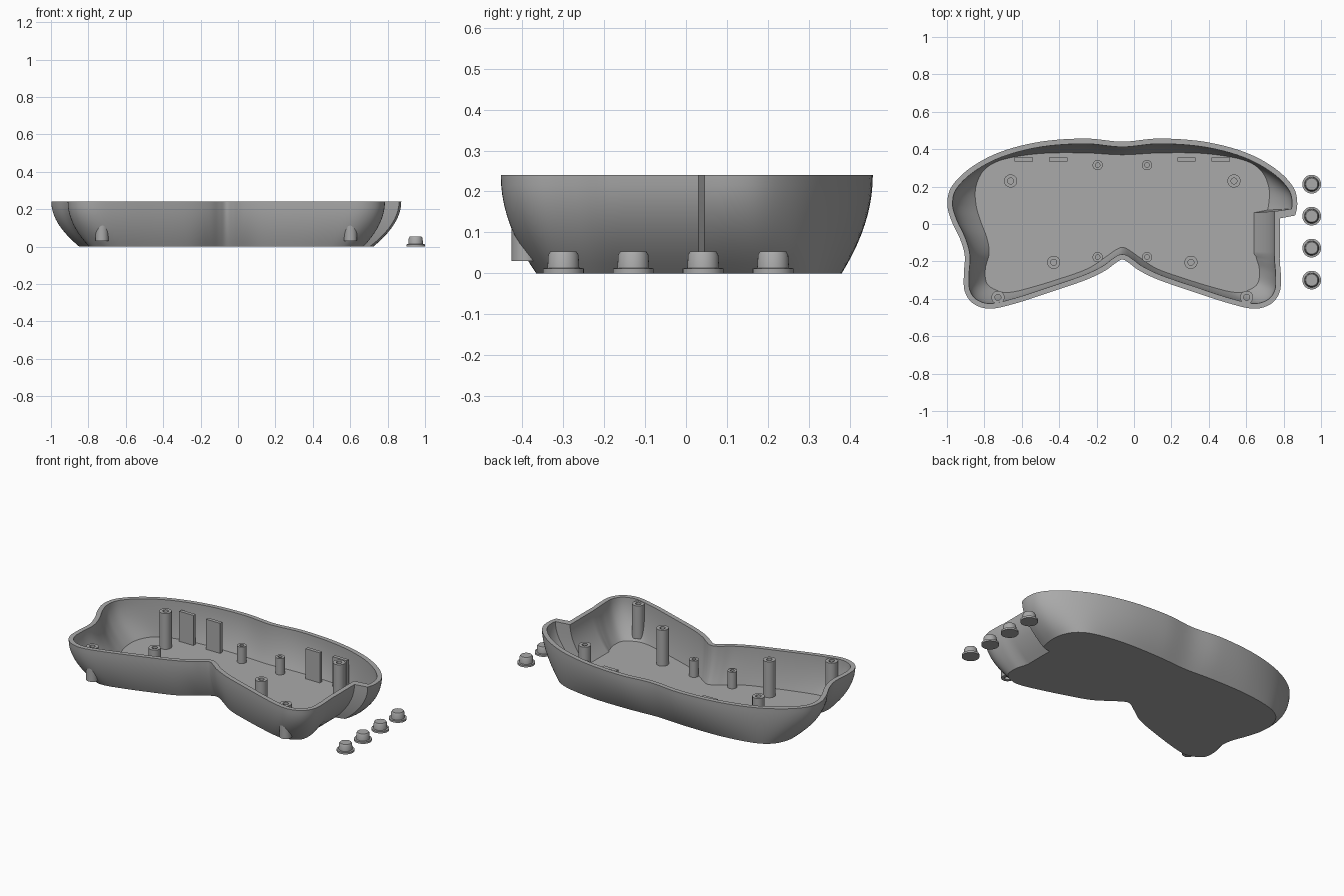
import bpy, bmesh, math
from mathutils import Vector

if "Cube" in bpy.data.objects:
    bpy.data.objects.remove(bpy.data.objects["Cube"])

grey = bpy.data.materials.new("grey plastic")
grey.use_nodes = True
grey.diffuse_color = (0.4, 0.4, 0.4, 1)
grey.node_tree.nodes["Principled BSDF"].inputs["Base Color"].default_value = (0.4, 0.4, 0.4, 1)

MID = -0.0625      # symmetry line of the case
HEIGHT = 0.24
FLOOR = 0.013
WALL = 0.028
STEPS = 6          # samples per outline segment


def finish(name, bm):
    bmesh.ops.recalc_face_normals(bm, faces=bm.faces)
    mesh = bpy.data.meshes.new(name)
    bm.to_mesh(mesh)
    bm.free()
    mesh.materials.append(grey)
    ob = bpy.data.objects.new(name, mesh)
    bpy.context.collection.objects.link(ob)
    bpy.ops.object.select_all(action='DESELECT')
    ob.select_set(True)
    bpy.context.view_layer.objects.active = ob
    bpy.ops.object.shade_smooth_by_angle(angle=math.radians(32))
    return ob


def flip(p):
    return Vector((2 * MID - p.x, p.y))


def outline(points):
    """Smooth closed outline from the right-hand half, mirrored."""
    pts = [Vector(p) for p in points]
    pts = [flip(pts[1])] + pts + [flip(pts[-2])]
    half = []
    for a, b, c, d in zip(pts, pts[1:], pts[2:], pts[3:]):
        for s in range(STEPS):
            t = s / STEPS
            half.append(0.5 * (2 * b + (c - a) * t + (2 * a - 5 * b + 4 * c - d) * t * t
                               + (3 * b - a - 3 * c + d) * t ** 3))
    half.append(pts[-2])
    return half + [flip(p) for p in reversed(half[1:-1])]


def inset(loop, dist):
    out = []
    for i, p in enumerate(loop):
        t = (loop[(i + 1) % len(loop)] - loop[i - 1]).normalized()
        out.append(p + Vector((-t.y, t.x)) * dist)
    return out


def notch(loop, start, waist):
    """Pull the left flank in to the waist, leaving a step."""
    n = len(loop)
    return [Vector((min(p.x, waist), p.y)) if start <= n - i <= 9 * STEPS else p
            for i, p in enumerate(loop)]


rim = outline([(MID, .44), (-.26, .457), (-.50, .44), (-.715, .385), (-.875, .30),
               (-.975, .20), (-.998, .105), (-.975, .015), (-.93, -.08), (-.905, -.17),
               (-.91, -.27), (-.905, -.36), (-.86, -.425), (-.77, -.453), (-.635, -.425),
               (-.45, -.365), (-.26, -.30), (-.155, -.25), (-.10, -.21), (MID, -.19)])
base = outline([(MID, .37), (-.26, .38), (-.50, .377), (-.70, .345), (-.80, .29),
                (-.845, .20), (-.845, .105), (-.82, .015), (-.785, -.08), (-.775, -.16),
                (-.795, -.24), (-.785, -.32), (-.72, -.36), (-.66, -.365), (-.57, -.345),
                (-.42, -.30), (-.25, -.24), (-.15, -.175), (-.10, -.14), (MID, -.125)])

OUT_STEP = 7 * STEPS - 1
IN_STEP = OUT_STEP - 2
outer_rim = notch(rim, OUT_STEP, 0.78)
outer_base = notch(base, OUT_STEP, 0.648)
inner_rim = notch(inset(rim, WALL), IN_STEP, 0.75)
inner_base = notch(base, IN_STEP, 0.642)

# Case: bowed outer wall, flat rim, bowed inner wall, floor
bm = bmesh.new()
rings = []


def add_ring(low, high, f, z0):
    u = 1 - math.sqrt(1 - f)
    z = z0 + (HEIGHT - z0) * u
    rings.append([bm.verts.new((*a.lerp(b, f), z)) for a, b in zip(low, high)])


levels = [1 - (1 - k / 10) ** 2 for k in range(11)]
for f in levels:
    add_ring(outer_base, outer_rim, f, 0)
for f in reversed(levels):
    add_ring(inner_base, inner_rim, f, FLOOR)
for lo, hi in zip(rings, rings[1:]):
    for i in range(len(lo)):
        j = (i + 1) % len(lo)
        bm.faces.new((lo[i], lo[j], hi[j], hi[i]))
bm.faces.new(rings[0])
bm.faces.new(rings[-1])
finish("case_shell", bm)


def lathe(name, profile, x, y, closed=False, sides=32):
    """Revolve (radius, z) points about a vertical axis."""
    bm = bmesh.new()
    loops = []
    for r, z in profile:
        loops.append([bm.verts.new((x + r * math.cos(2 * math.pi * i / sides),
                                    y + r * math.sin(2 * math.pi * i / sides), z))
                      for i in range(sides)])
    pairs = list(zip(loops, loops[1:]))
    if closed:
        pairs.append((loops[-1], loops[0]))
    else:
        bm.faces.new(loops[0])
        bm.faces.new(loops[-1])
    for a, b in pairs:
        for i in range(sides):
            j = (i + 1) % sides
            bm.faces.new((a[i], a[j], b[j], b[i]))
    return finish(name, bm)


def post(name, x, y, r, hole, z0, z1):
    lathe(name, [(r, z0), (r, z1), (hole, z1), (hole, z0)], x, y, closed=True)


# Screw posts, in mirrored pairs
for side, s in (("right", -1), ("left", 1)):
    post("back_post_" + side, MID + s * .597, .23, .035, .016, .008, .236)
    post("middle_post_" + side, MID + s * .367, -.205, .035, .016, .008, .236)
    post("corner_post_" + side, MID + s * .665, -.392, .035, .016, .03, .236)
    for end, y in (("back", .315), ("front", -.177)):
        post("board_post_" + end + "_" + side, MID + s * .132, y, .027, .012, .008, .115)

    # Upright tabs along the back wall
    for where, d in (("outer", .527), ("inner", .343)):
        bm = bmesh.new()
        bmesh.ops.create_cube(bm, size=1)
        bmesh.ops.scale(bm, vec=(.098, .022, .19), verts=bm.verts)
        bmesh.ops.translate(bm, vec=(MID + s * d, .345, .105), verts=bm.verts)
        finish("tab_" + where + "_" + side, bm)

# Loose button caps beside the case
for i in range(4):
    lathe("button_cap_%d" % (i + 1),
          [(.05, 0), (.05, .012), (.039, .013), (.037, .045), (.032, .053)],
          .95, .213 - i * .171)
